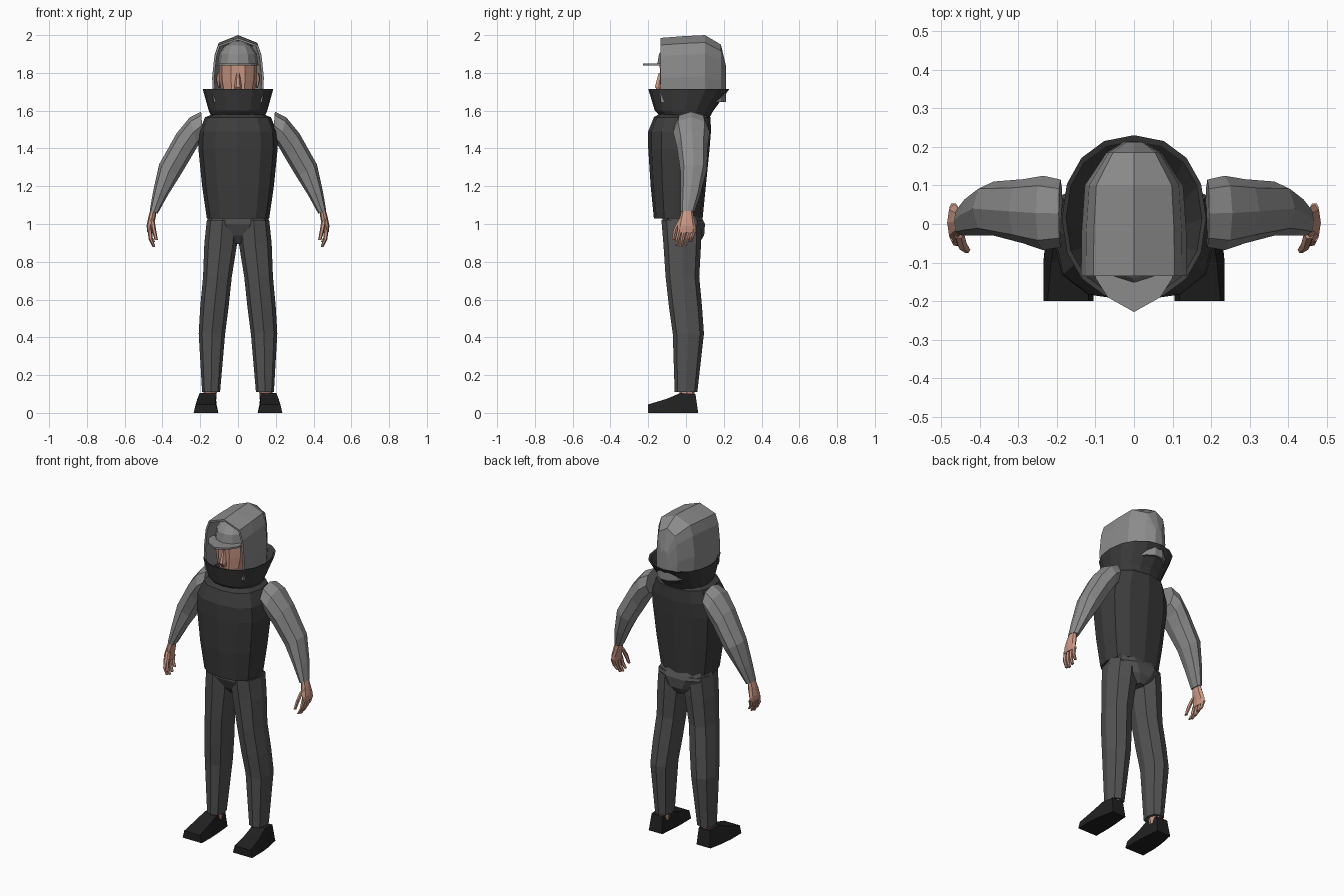
import bpy, bmesh
from math import cos, sin, tau


def mat(name, r, g, b):
    m = bpy.data.materials.new(name)
    m.diffuse_color = (r, g, b, 1)
    return m


SKIN = mat("skin", .60, .31, .23)
VEST = mat("vest_cloth", .045, .045, .045)
DENIM = mat("trouser_cloth", .085, .085, .085)
BLACK = mat("shoe_black", .015, .015, .015)
LIGHT = mat("light_cloth", .26, .26, .26)


def ring(a, b, y0, y1, n=8, p=1.0):
    """Closed section spanning a-b in the xz plane and y0-y1 in depth; p < 1 is squarer."""
    pts = []
    for i in range(n):
        c, s = cos(tau * i / n), sin(tau * i / n)
        c = abs(c) ** p * (1 if c > 0 else -1)
        s = abs(s) ** p * (1 if s > 0 else -1)
        pts.append(((a[0] + b[0]) / 2 + c * (a[0] - b[0]) / 2,
                    (y0 + y1) / 2 + s * (y1 - y0) / 2,
                    (a[1] + b[1]) / 2 + c * (a[1] - b[1]) / 2))
    return pts


def level(z, x0, x1, y0, y1, n=8, p=1.0):
    return ring((x1, z), (x0, z), y0, y1, n, p)


def loft(name, rings, material, mirror=False, closed=True, caps=(True, True)):
    bm = bmesh.new()
    rows = [[bm.verts.new(q) for q in r] for r in rings]
    n = len(rows[0])
    for r, s in zip(rows, rows[1:]):
        for i in range(n if closed else n - 1):
            j = (i + 1) % n
            bm.faces.new((r[i], r[j], s[j], s[i]))
    if caps[0]:
        bm.faces.new(rows[0][::-1])
    if caps[1]:
        bm.faces.new(rows[-1])
    bmesh.ops.recalc_face_normals(bm, faces=bm.faces)
    me = bpy.data.meshes.new(name)
    bm.to_mesh(me)
    bm.free()
    me.materials.append(material)
    ob = bpy.data.objects.new(name, me)
    bpy.context.collection.objects.link(ob)
    if mirror:
        ob.modifiers.new("mirror", 'MIRROR').use_mirror_merge = False
    return ob


# Shoes: trapezoid sections from toe to heel
shoe = []
for y, h, b0, b1, t0, t1 in [(-.20, .045, .105, .235, .118, .224),
                             (-.10, .075, .104, .235, .12, .215),
                             (-.03, .105, .108, .228, .12, .203),
                             (.05, .10, .115, .212, .122, .198),
                             (.063, .01, .115, .21, .118, .206)]:
    shoe.append([(b0, y, 0), (b1, y, 0), (t1, y, h), (t0, y, h)])
loft("shoes", shoe, BLACK, True)

# Ankles
loft("ankles", [level(.07, .115, .185, -.035, .045), level(.14, .11, .18, -.035, .045)],
     SKIN, True)

# Trousers: legs and hips
loft("trouser_legs", [level(*r, p=.85) for r in [
    (.11, .095, .19, -.06, .06), (.42, .068, .208, -.07, .095),
    (.56, .05, .20, -.09, .085), (.72, .033, .185, -.108, .07),
    (.90, .004, .178, -.12, .08), (1.02, .0, .165, -.13, .085)]], DENIM, True)
loft("trouser_hips", [level(z, -x, x, y0, y1, 10, .8) for z, x, y0, y1 in [
    (.895, .03, -.06, .07), (.94, .10, -.10, .10),
    (1.0, .165, -.13, .105), (1.05, .16, -.13, .08)]], DENIM)

# Padded vest
loft("vest", [level(z, -x, x, y0, y1, 12, .8) for z, x, y0, y1 in [
    (1.03, .165, -.17, .088), (1.2, .19, -.187, .105), (1.4, .21, -.20, .125),
    (1.49, .205, -.20, .132), (1.565, .175, -.17, .13), (1.59, .11, -.13, .11)]], VEST)

# Standing collar: outer wall up, rim, inner wall down
loft("collar", [level(z, -x, x, y0, y1, 16, .92) for z, x, y0, y1 in [
    (1.565, .14, -.13, .125), (1.60, .155, -.165, .145), (1.715, .187, -.20, .23),
    (1.71, .176, -.187, .216), (1.61, .13, -.14, .13)]], VEST)

# Sleeves: sections given by outer and inner outline points
loft("sleeves", [ring(*r, p=.9) for r in [
    ((.195, 1.595), (.185, 1.45), -.06, .115), ((.255, 1.565), (.215, 1.41), -.068, .125),
    ((.325, 1.48), (.25, 1.35), -.05, .116), ((.418, 1.315), (.31, 1.25), -.03, .11),
    ((.45, 1.17), (.37, 1.155), -.03, .078), ((.467, 1.07), (.425, 1.055), -.03, .045)]],
    LIGHT, True)

# Hands: palm, four fingers and thumb
loft("palms", [ring(*r) for r in [
    ((.46, 1.09), (.432, 1.08), -.02, .034), ((.474, 1.04), (.436, 1.03), -.032, .042),
    ((.484, .99), (.45, .98), -.045, .052), ((.48, .955), (.452, .952), -.045, .052)]],
    SKIN, True)
for i, (y, tip) in enumerate([(.042, .905), (.018, .885), (-.008, .877), (-.033, .885)]):
    f = y - .012
    mid = (.96 + tip) / 2
    loft(f"finger_{i + 1}", [
        ring((.479, .97), (.455, .965), y - .013, y + .013, 6),
        ring((.473, mid), (.452, mid - .005), f - .012, f + .012, 6),
        ring((.452, tip), (.438, tip), f - .015, f + .003, 6)], SKIN, True)
loft("thumbs", [
    ring((.468, 1.03), (.44, 1.01), -.04, -.01, 6),
    ring((.458, .975), (.433, .965), -.068, -.038, 6),
    ring((.442, .915), (.424, .915), -.076, -.058, 6)], SKIN, True)

# Head with nose and ears
loft("head", [level(z, -x, x, y0, y1, 10, .85) for z, x, y0, y1 in [
    (1.57, .06, -.06, .07), (1.65, .065, -.12, .08), (1.69, .085, -.14, .09),
    (1.76, .10, -.142, .11), (1.84, .102, -.145, .12), (1.92, .085, -.11, .10)]], SKIN)
loft("nose", [level(z, -x, x, y0, -.12, 6) for z, x, y0 in [
    (1.70, .016, -.148), (1.725, .02, -.168), (1.80, .009, -.146)]], SKIN)
loft("ears", [level(z, .095, x, -.02, .03, 6) for z, x in [
    (1.72, .105), (1.77, .118), (1.80, .11)]], SKIN, True)

# Cap: crown and peak
loft("cap_crown", [level(z, -x, x, y0, y1, 12, .95) for z, x, y0, y1 in [
    (1.84, .108, -.153, .125), (1.90, .10, -.143, .115),
    (1.945, .07, -.105, .08), (1.97, .02, -.035, .03)]], LIGHT)
peak = [(-.10, -.10), (-.10, -.14), (-.068, -.19), (0, -.228),
        (.068, -.19), (.10, -.14), (.10, -.10)]
loft("cap_peak", [[(x, y, z) for x, y in peak] for z in (1.839, 1.849)], LIGHT)

# Hood: arched sections from the face opening to the back
half = [(.13, 0), (.137, .38), (.125, .72), (.105, .89), (0, 1)]
arch = half + [(-x, t) for x, t in half[-2::-1]]
hood = [[(x * s, y, 1.645 + t * (top - 1.645)) for x, t in arch]
        for y, s, top in [(-.135, 1, 1.985), (-.02, .99, 1.994), (.10, .93, 2.0),
                          (.185, .52, 1.95), (.213, .18, 1.83)]]
ob = loft("hood", hood, LIGHT, closed=False, caps=(False, True))
sol = ob.modifiers.new("thickness", 'SOLIDIFY')
# Cloth grows inward whichever way the open shell's normals ended up
top_face = max(ob.data.polygons, key=lambda f: f.center.z)
sol.thickness, sol.offset = .012, (-1 if top_face.normal.z > 0 else 1)
